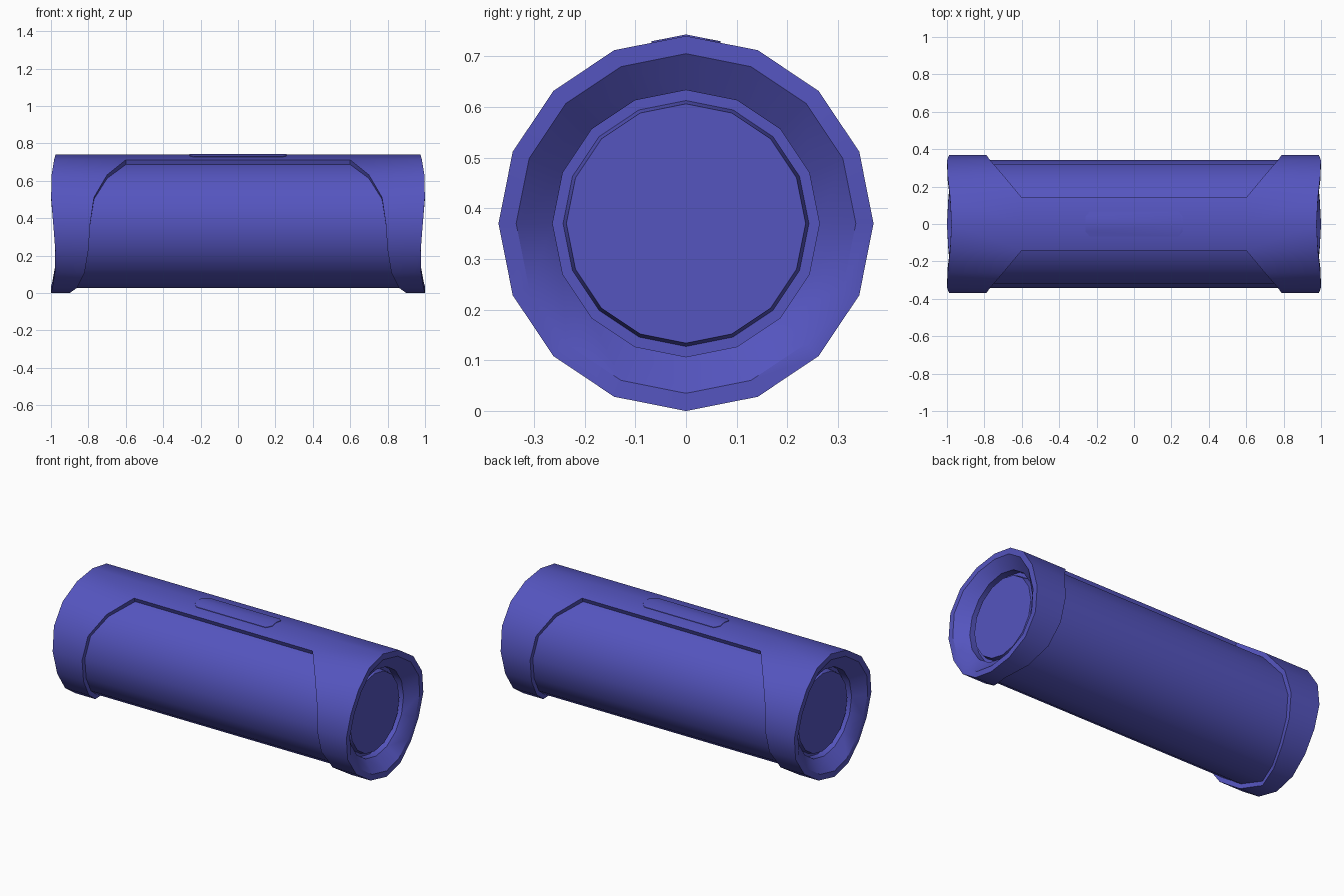
import bpy, bmesh
from math import sin, cos, pi

if "Cube" in bpy.data.objects:
    bpy.data.objects.remove(bpy.data.objects["Cube"])

N = 16          # sides around the body
ZC = 0.37       # height of the long axis

mat = bpy.data.materials.new("blue")
mat.diffuse_color = (0.09, 0.09, 0.52, 1)
mat.use_nodes = True
mat.node_tree.nodes["Principled BSDF"].inputs["Base Color"].default_value = mat.diffuse_color


def pt(x, r, j):
    a = 2 * pi * j / N          # j = 0 is the top ridge
    return (x, r * sin(a), ZC + r * cos(a))


def finish(bm, name):
    bmesh.ops.recalc_face_normals(bm, faces=bm.faces[:])
    me = bpy.data.meshes.new(name)
    bm.to_mesh(me)
    bm.free()
    ob = bpy.data.objects.new(name, me)
    bpy.context.collection.objects.link(ob)
    me.materials.append(mat)
    bpy.ops.object.select_all(action='DESELECT')
    bpy.context.view_layer.objects.active = ob
    ob.select_set(True)
    bpy.ops.object.shade_smooth_by_angle(angle=0.61)
    return ob


def ring(bm, x, r):
    """Ring of N vertices; x may be a number or a function of the index."""
    f = x if callable(x) else (lambda j: x)
    return [bm.verts.new(pt(f(j), r, j)) for j in range(N)]


def bridge(bm, a, b, skip=()):
    for j in range(N):
        if j not in skip:
            k = (j + 1) % N
            bm.faces.new((a[j], a[k], b[k], b[j]))


# Outer shell: two end collars joined by a strip along the top
CUT = [0.6, 0.6, 0.7, 0.77, 0.79, 0.80, 0.82, 0.86, 0.90]
cut_x = lambda j: CUT[min(j, N - j)]
rim_x = lambda j: 0.988 - 0.012 * cos(6 * pi * j / N)

bm = bmesh.new()
edges = []
for s in (-1, 1):
    cut = lambda j: s * cut_x(j)
    rim = lambda j: s * rim_x(j)
    rings = [ring(bm, cut, 0.343), ring(bm, cut, 0.37), ring(bm, rim, 0.37),
             ring(bm, rim, 0.335), ring(bm, s * 0.93, 0.263),
             ring(bm, s * 0.885, 0.263), ring(bm, s * 0.885, 0.2)]
    bridge(bm, rings[0], rings[1], skip=(0, N - 1))
    for a, b in zip(rings[1:], rings[2:]):
        bridge(bm, a, b)
    edges.append(rings[:2])
(li, lo), (ri, ro) = edges
for j in (-1, 0):
    bm.faces.new((lo[j], lo[j + 1], ro[j + 1], ro[j]))
for j in (-1, 1):
    bm.faces.new((lo[j], li[j], ri[j], ro[j]))
finish(bm, "outer_shell")

# Speaker grille tube inside the shell
bm = bmesh.new()
bridge(bm, ring(bm, -0.92, 0.343), ring(bm, 0.92, 0.343))
finish(bm, "grille")

# Round diaphragm in each end recess
for s, name in ((-1, "left_diaphragm"), (1, "right_diaphragm")):
    bm = bmesh.new()
    base, face = ring(bm, s * 0.885, 0.2425), ring(bm, s * 0.92, 0.236)
    bridge(bm, base, face)
    bm.faces.new(face)
    bm.faces.new(base)
    finish(bm, name)

# Thin control panel folded over the top ridge, with clipped corners
bm = bmesh.new()
slope = (1 - cos(2 * pi / N)) / sin(2 * pi / N)
for s in (-1, 1):
    outline = [(-0.26, 0), (-0.26, 0.04), (-0.235, 0.068),
               (0.235, 0.068), (0.26, 0.04), (0.26, 0)]
    lo, hi = ([bm.verts.new((x, s * y, 0.74 - slope * y + h)) for x, y in outline]
              for h in (-0.005, 0.003))
    bm.faces.new(hi)
    bm.faces.new(lo)
    for i in range(5):
        bm.faces.new((lo[i], lo[i + 1], hi[i + 1], hi[i]))
bmesh.ops.remove_doubles(bm, verts=bm.verts[:], dist=0.0001)
finish(bm, "control_panel")
